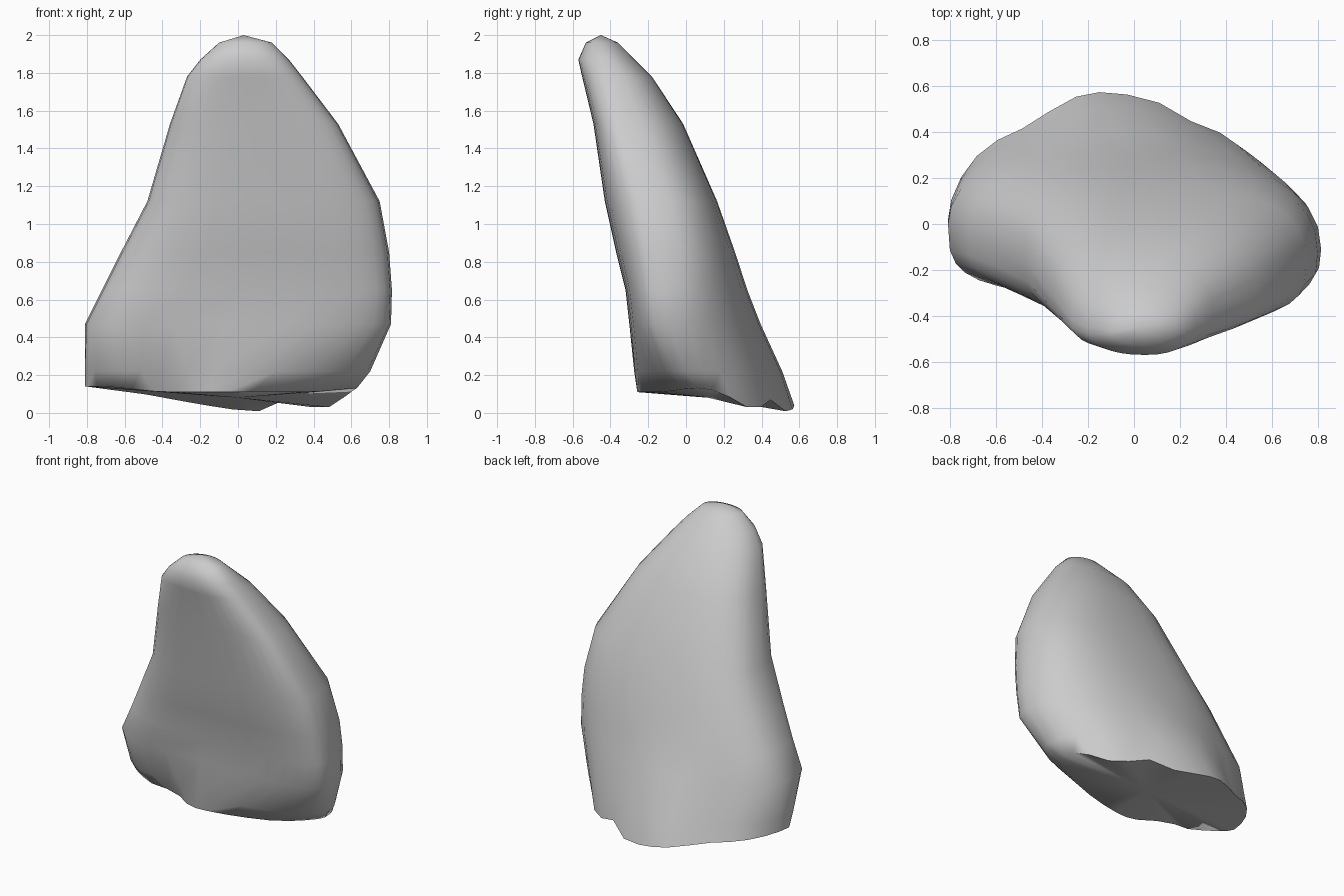
import bpy, bmesh, math

if "Cube" in bpy.data.objects:
    bpy.data.objects.remove(bpy.data.objects["Cube"])

# Horizontal sections, bottom to top:
# z, left x, left y, right x, right y, front y, back y, crest x, front / back squareness
SECTIONS = [
    (0.12, -0.81, 0.02, 0.63, 0.06, -0.26, 0.575, -0.15, 1.5, 1.75),
    (0.22, -0.81, 0.02, 0.70, 0.00, -0.275, 0.51, -0.12, 2.1, 1.85),
    (0.47, -0.81, 0.00, 0.81, -0.09, -0.30, 0.395, -0.08, 3.4, 2.0),
    (0.65, -0.72, -0.03, 0.815, -0.11, -0.32, 0.325, 0.00, 3.4, 2.2),
    (0.85, -0.62, -0.07, 0.80, -0.13, -0.37, 0.26, 0.06, 3.2, 2.4),
    (1.12, -0.48, -0.15, 0.75, -0.18, -0.43, 0.165, 0.10, 3.0, 2.6),
    (1.53, -0.36, -0.31, 0.53, -0.32, -0.49, -0.015, 0.09, 2.9, 2.5),
    (1.78, -0.27, -0.42, 0.34, -0.38, -0.55, -0.18, 0.06, 2.7, 2.3),
    (1.87, -0.20, -0.45, 0.27, -0.42, -0.57, -0.27, 0.05, 2.3, 2.1),
    (1.96, -0.10, -0.47, 0.18, -0.45, -0.53, -0.36, 0.04, 2.0, 2.0),
]
UNDERSIDE = [(-0.81, 0.14), (-0.5, 0.1), (-0.2, 0.045), (0.09, 0.0),
             (0.25, 0.07), (0.45, 0.01), (0.65, 0.14)]
SEGMENTS = 32


def smooth(t):
    t = max(0.0, min(1.0, t))
    return t * t * (3 - 2 * t)


def interpolate(table, x):
    x = max(table[0][0], min(table[-1][0], x))
    for (x0, v0), (x1, v1) in zip(table, table[1:]):
        if x <= x1:
            return v0 + (v1 - v0) * (x - x0) / (x1 - x0)
    return table[-1][1]


def bump(x, centre, width):
    return math.exp(-((x - centre) / width) ** 2)


def section_point(sec, angle):
    z, xl, yl, xr, yr, yf, yb, xc, n_front, n_back = sec
    c, s = math.cos(angle), math.sin(angle)
    power = 2 / (n_front if s < 0 else n_back)
    a, b = abs(c) ** power, abs(s) ** power
    side_x, side_y = (xr, yr) if c > 0 else (xl, yl)
    x = xc + (side_x - xc) * a
    y = side_y * (1 - b) + (yb if s > 0 else yf) * b
    # hollows in the lower back and low on the left front
    if s > 0:
        low = 1 - smooth(z / 0.75)
        y -= low * s * (0.07 * bump(x, -0.48, 0.16) + 0.04 * bump(x, 0.27, 0.1))
    else:
        y -= 0.09 * s * bump(x, -0.4, 0.13) * (1 - smooth((z - 0.1) / 0.35))
    return x, y, z


# Boulder body lofted through the sections
bm = bmesh.new()
rings = []
for i, sec in enumerate(SECTIONS):
    ring = []
    for k in range(SEGMENTS):
        x, y, z = section_point(sec, 2 * math.pi * k / SEGMENTS)
        if i == 0:
            # uneven underside dipping toward the back
            z = 0.11 + 0.03 * smooth((abs(x) - 0.35) / 0.4)
            z += (interpolate(UNDERSIDE, x) - z) * smooth((y + 0.05) / 0.3)
        ring.append(bm.verts.new((x, y, z)))
    rings.append(ring)

for low, high in zip(rings, rings[1:]):
    for k in range(SEGMENTS):
        j = (k + 1) % SEGMENTS
        bm.faces.new((low[k], low[j], high[j], high[k]))

# Rounded peak and underside caps
peak = bm.verts.new((0.03, -0.45, 2.0))
base = bm.verts.new((0.0, 0.12, 0.08))
for k in range(SEGMENTS):
    j = (k + 1) % SEGMENTS
    bm.faces.new((rings[-1][k], rings[-1][j], peak))
    bm.faces.new((rings[0][j], rings[0][k], base))

bmesh.ops.recalc_face_normals(bm, faces=bm.faces)
mesh = bpy.data.meshes.new("boulder")
bm.to_mesh(mesh)
bm.free()
boulder = bpy.data.objects.new("boulder", mesh)
bpy.context.collection.objects.link(boulder)
bpy.context.view_layer.objects.active = boulder
boulder.select_set(True)
bpy.ops.object.shade_smooth_by_angle(angle=math.radians(60))
